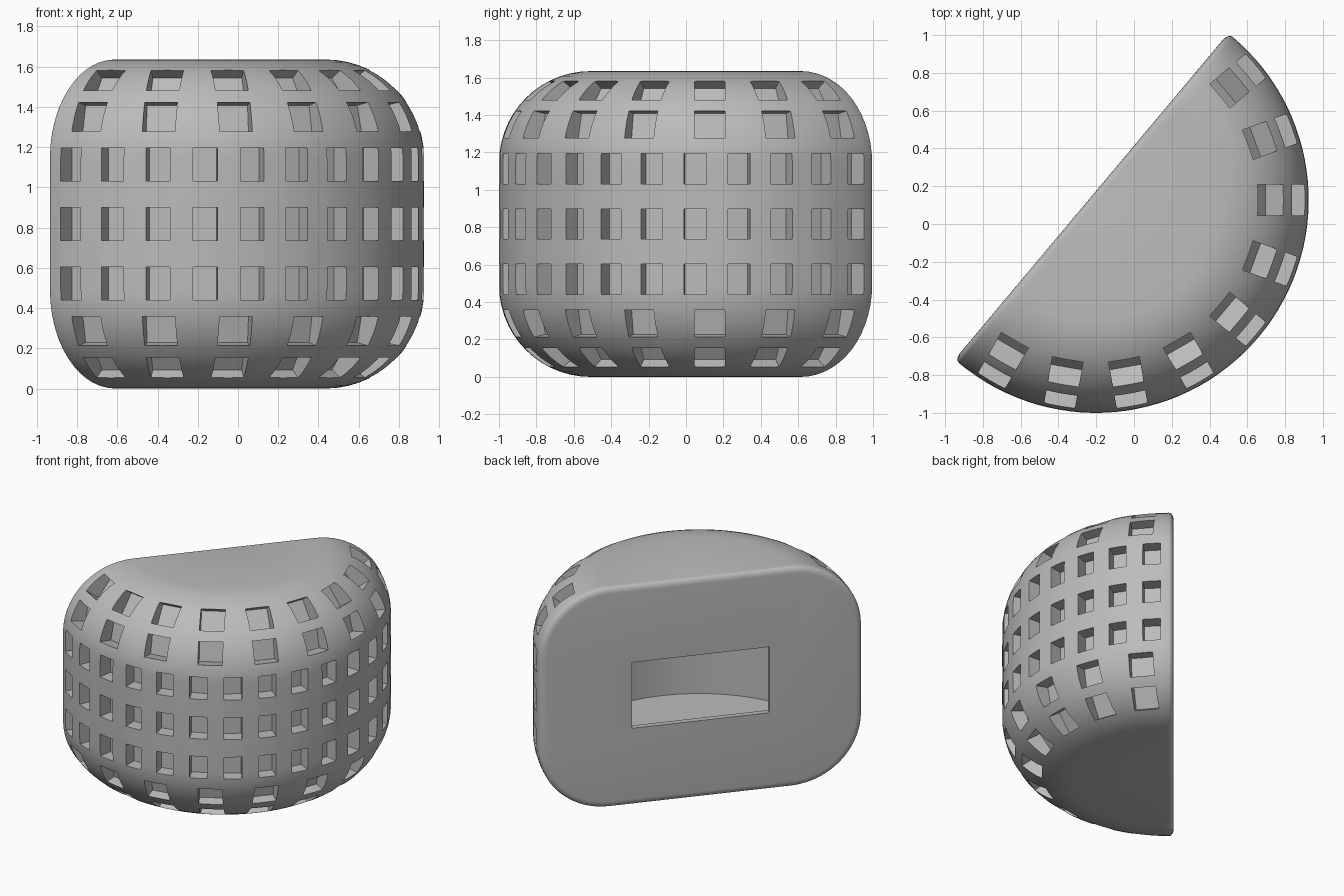
import bpy, bmesh
from math import cos, sin, pi, radians
from mathutils import Matrix, Vector

cube = bpy.data.objects.get("Cube")
if cube:
    bpy.data.objects.remove(cube, do_unlink=True)

R, H, FILLET = 1.127, 1.635, 0.49      # plan radius, height, rim rounding
BACK, INSET = 0.03, 0.045              # rounding of the flat back's edge
STEPS, ARC = 60, 14
PLACE = Matrix.Translation((-0.202, 0.127, 0)) @ Matrix.Rotation(radians(-40), 4, 'Z')

grey = bpy.data.materials.new("plain grey")
grey.use_nodes = True
grey.diffuse_color = (0.5, 0.5, 0.5, 1)
grey.node_tree.nodes["Principled BSDF"].inputs["Base Color"].default_value = (0.5, 0.5, 0.5, 1)


def make_object(name, bm):
    bmesh.ops.recalc_face_normals(bm, faces=bm.faces)
    mesh = bpy.data.meshes.new(name)
    bm.to_mesh(mesh)
    bm.free()
    mesh.materials.append(grey)
    obj = bpy.data.objects.new(name, mesh)
    bpy.context.collection.objects.link(obj)
    obj.matrix_world = PLACE
    return obj


def profile(inset=0.0):
    """Half outline (radius, z) from bottom centre to top centre."""
    r = FILLET - inset
    pts = [(0, inset)]
    for z, start in ((FILLET, -pi / 2), (H - FILLET, 0)):
        for i in range(ARC + 1):
            a = start + pi / 2 * i / ARC
            pts.append((R - FILLET + r * cos(a), z + r * sin(a)))
    return pts + [(0, H - inset)]


def skin(bm, rows):
    rows = [[bm.verts.new(p) for p in row] for row in rows]
    for a, b in zip(rows, rows[1:]):
        for i in range(len(a) - 1):
            bm.faces.new((a[i], a[i + 1], b[i + 1], b[i]))


def fill_open(bm):
    bmesh.ops.holes_fill(bm, edges=[e for e in bm.edges if e.is_boundary], sides=0)


def add_box(bm, matrix, low, high):
    low, high = Vector(low), Vector(high)
    size = Matrix.Diagonal((*(high - low), 1))
    bmesh.ops.create_cube(bm, size=1, matrix=matrix @ Matrix.Translation((low + high) / 2) @ size)


# Body: half revolution, closed by a flat back with a softened edge
bm = bmesh.new()
angles = [-pi / 2 + pi * i / STEPS for i in range(STEPS + 1)]
skin(bm, [[(p * cos(t), p * sin(t), z) for p, z in profile()] for t in angles])
back_rows = []
for k in range(6):
    a = pi / 2 * k / 5
    pts = profile(INSET * (1 - cos(a)))
    depth = -BACK * sin(a)
    back_rows.append([(depth, p, z) for p, z in pts] + [(depth, -p, z) for p, z in reversed(pts)])
skin(bm, back_rows)
bmesh.ops.remove_doubles(bm, verts=bm.verts, dist=0.0001)
bmesh.ops.dissolve_degenerate(bm, edges=bm.edges, dist=0.0001)
fill_open(bm)
body = make_object("body", bm)

# Window recesses: three upright rows, two tilted rows above and below
bm = bmesh.new()


def window_row(count, spacing, radius, z, tilt, width, height):
    for k in range(count):
        turn = radians(spacing * (k - (count - 1) / 2))
        m = (Matrix.Rotation(turn, 4, 'Z') @ Matrix.Translation((radius, 0, z))
             @ Matrix.Rotation(-radians(tilt), 4, 'Y'))
        add_box(bm, m, (-0.1, -width / 2, -height / 2), (0.15, width / 2, height / 2))


for z in (-0.295, 0, 0.295):
    window_row(15, 12, R, H / 2 + z, 0, 0.12, 0.163)
for slope, tilt, height in ((25, 12, 0.155), (53, 36, 0.16)):
    radius = R - FILLET + FILLET * cos(radians(slope))
    rise = H / 2 - FILLET + FILLET * sin(radians(slope))
    for side in (-1, 1):
        window_row(9, 20, radius, H / 2 + side * rise, side * tilt, 0.165, height)
windows = make_object("window_cutter", bm)

# Hollow chamber behind the back wall
bm = bmesh.new()
bmesh.ops.create_cone(bm, cap_ends=True, segments=96, radius1=0.97, radius2=0.97, depth=1.02,
                      matrix=Matrix.Translation((0, 0, H / 2)))
bmesh.ops.bisect_plane(bm, geom=bm.verts[:] + bm.edges[:] + bm.faces[:],
                       plane_co=(0.012, 0, 0), plane_no=(1, 0, 0), clear_inner=True)
fill_open(bm)
chamber = make_object("chamber_cutter", bm)

# Rectangular opening in the back
bm = bmesh.new()
add_box(bm, Matrix.Translation((0, 0, H / 2)), (-0.2, -0.48, -0.245), (0.1, 0.48, 0.245))
opening = make_object("opening_cutter", bm)

bpy.context.view_layer.update()
bpy.ops.object.select_all(action='DESELECT')
bpy.context.view_layer.objects.active = body
body.select_set(True)
for cutter in (windows, chamber, opening):
    cutter.hide_render = True
    mod = body.modifiers.new(cutter.name, 'BOOLEAN')
    mod.operation = 'DIFFERENCE'
    mod.solver = 'EXACT'
    mod.object = cutter
    bpy.ops.object.modifier_apply(modifier=mod.name)
    bpy.data.objects.remove(cutter, do_unlink=True)

bpy.ops.object.shade_smooth_by_angle(angle=radians(30))
